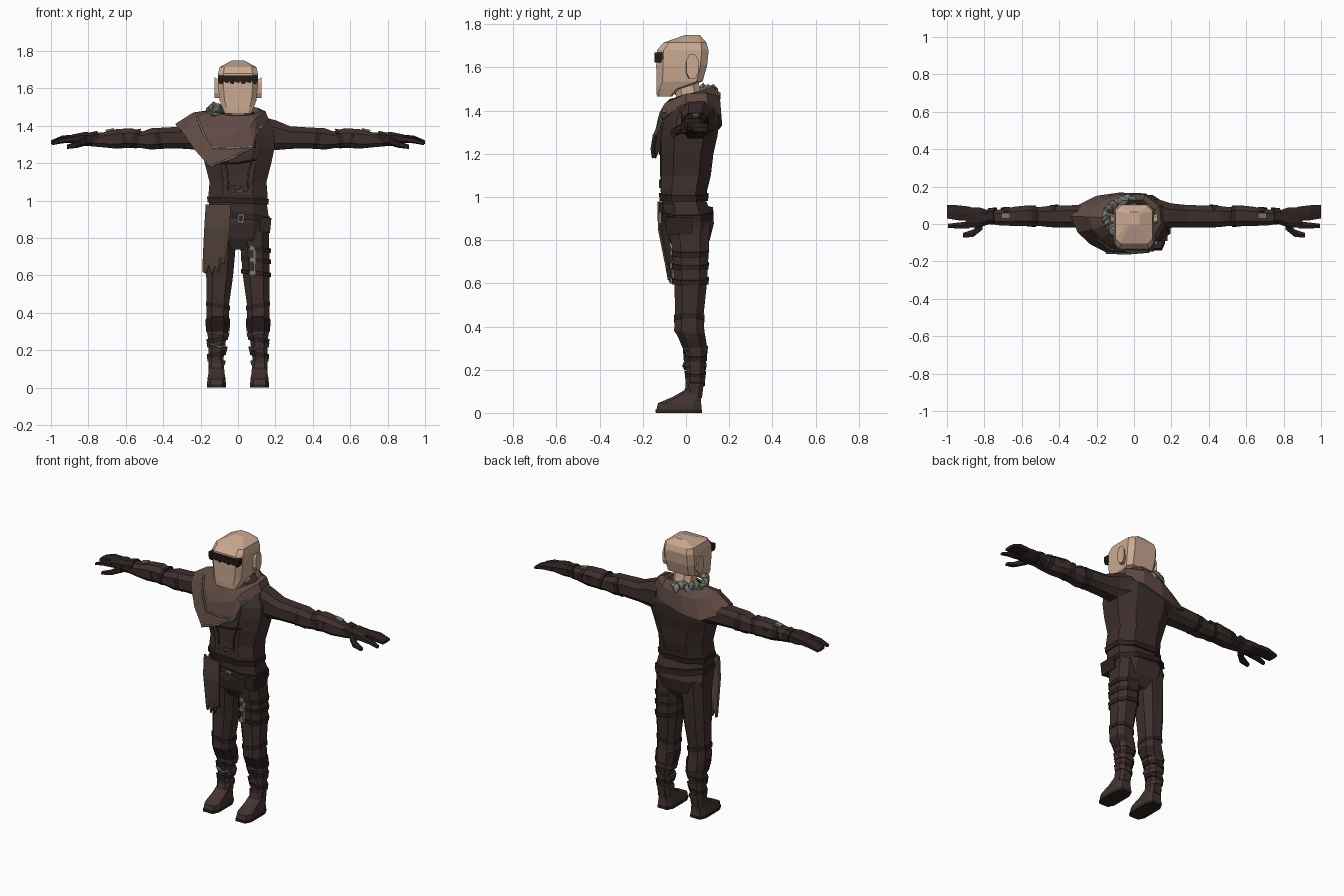
import bpy
import bmesh
import math
import random
from mathutils import Vector, Matrix

random.seed(4)
if "Cube" in bpy.data.objects:
    bpy.data.objects.remove(bpy.data.objects["Cube"])


def material(name, *rgb):
    mat = bpy.data.materials.new(name)
    mat.use_nodes = True
    mat.diffuse_color = (*rgb, 1)
    mat.node_tree.nodes["Principled BSDF"].inputs["Base Color"].default_value = (*rgb, 1)
    return mat


SKIN = material("skin", .60, .40, .29)
CLOTH = material("dark_cloth", .048, .029, .027)
LEATHER = material("black_leather", .026, .016, .015)
BOOT = material("boot_brown", .055, .034, .030)
SHAWL = material("shawl_brown", .115, .068, .056)
TABARD = material("tabard_brown", .090, .060, .045)
GREY = material("worn_grey", .19, .19, .17)
BAND = material("blindfold_dark", .018, .011, .011)


def finish(bm, name, mat, mirror=False, thick=0):
    bmesh.ops.recalc_face_normals(bm, faces=bm.faces)
    mesh = bpy.data.meshes.new(name)
    bm.to_mesh(mesh)
    bm.free()
    mesh.materials.append(mat)
    obj = bpy.data.objects.new(name, mesh)
    bpy.context.collection.objects.link(obj)
    if thick:
        solid = obj.modifiers.new("Solidify", "SOLIDIFY")
        solid.thickness = thick
        solid.offset = 0
    if mirror:
        obj.modifiers.new("Mirror", "MIRROR").use_clip = False
    return obj


def bridge(bm, rings, caps=True):
    for a, b in zip(rings, rings[1:]):
        for i in range(len(a)):
            j = (i + 1) % len(a)
            bm.faces.new((a[i], a[j], b[j], b[i]))
    if caps:
        bm.faces.new(rings[0])
        bm.faces.new(rings[-1])


def loft(name, mat, sections, axis="z", x=0, sides=8, box=.75, mirror=False, tilt=0):
    """Sections: z -> (z, y, rx, ry, [x]);  x -> (x, y, z, ry, rz)."""
    bm = bmesh.new()
    rings = []
    for s in sections:
        ring = []
        norm = math.cos(math.pi / sides) ** box
        for k in range(sides):
            a = 2 * math.pi * (k + .5) / sides
            u, v = [math.copysign(abs(t) ** box / norm, t) for t in (math.cos(a), math.sin(a))]
            if axis == "z":
                cx = s[4] if len(s) > 4 else x
                ring.append(bm.verts.new((cx + u * s[2], s[1] + v * s[3], s[0] + tilt * u)))
            else:
                ring.append(bm.verts.new((s[0] + tilt * v, s[1] + u * s[3], s[2] + v * s[4])))
        rings.append(ring)
    bridge(bm, rings)
    return finish(bm, name, mat, mirror)


def block(name, mat, centre, size, turn=0, axis="Y", mirror=False):
    bm = bmesh.new()
    bmesh.ops.create_cube(bm, size=1)
    m = Matrix.Translation(centre) @ Matrix.Rotation(turn, 4, axis) @ Matrix.Diagonal((*size, 1))
    bmesh.ops.transform(bm, matrix=m, verts=bm.verts)
    return finish(bm, name, mat, mirror)


def cord(name, mat, points, radius):
    curve = bpy.data.curves.new(name, "CURVE")
    curve.dimensions = "3D"
    curve.bevel_depth = radius
    curve.bevel_resolution = 0
    curve.use_fill_caps = True
    line = curve.splines.new("POLY")
    line.points.add(len(points) - 1)
    for p, co in zip(line.points, points):
        p.co = (*co, 1)
    curve.materials.append(mat)
    obj = bpy.data.objects.new(name, curve)
    bpy.context.collection.objects.link(obj)


# Head, ears, neck and blindfold
loft("head", SKIN, [(1.465, -.1, .07, .035), (1.5, -.085, .085, .052), (1.535, -.03, .098, .107),
                    (1.61, -.02, .106, .118), (1.68, -.015, .106, .12), (1.715, -.005, .098, .1),
                    (1.75, .03, .03, .035)], box=.35)
loft("ear", SKIN, [(.095, .02, 1.595, .02, .045), (.125, .03, 1.605, .028, .055)],
     axis="x", mirror=True)
loft("neck", SKIN, [(1.38, .03, .07, .06), (1.46, .015, .062, .06), (1.55, -.005, .06, .058)])
block("blindfold", BAND, (0, -.128, 1.653), (.212, .036, .034))
for k in range(7):
    block("blindfold_fray", BAND, (-.09 + k * .03, -.13, 1.64 + .006 * (k % 2)), (.022, .034, .03), .2)

# Torso and hips
loft("jacket", CLOTH, [(.97, -.01, .155, .1), (1.03, -.01, .158, .108), (1.1, 0, .152, .115),
                       (1.2, .005, .178, .122), (1.28, .015, .195, .13), (1.35, .025, .195, .13),
                       (1.42, .03, .165, .105), (1.465, .035, .1, .075)])
loft("hips", CLOTH, [(.74, .015, .07, .06), (.8, .015, .15, .095), (.88, .015, .168, .115),
                     (.98, -.005, .155, .1)])
loft("waist_belt", LEATHER, [(.985, -.01, .163, .112), (1.015, -.01, .165, .115)], tilt=-.006)
loft("hip_belt", LEATHER, [(.905, .008, .172, .12), (.94, .008, .17, .117)], tilt=-.025)
block("buckle", GREY, (.015, -.122, .905), (.035, .016, .05), .2)
block("buckle_centre", LEATHER, (.015, -.13, .905), (.02, .006, .032), .2)
block("pouch", LEATHER, (.145, -.03, .87), (.06, .12, .08), .1)

# Jacket seams and lacing
for side in (-1, 1):
    cord("jacket_seam", LEATHER, [(side * .05, -.113, 1.03), (side * .055, -.118, 1.15),
                                  (side * .085, -.116, 1.25), (side * .1, -.1, 1.36)], .005)
cord("chest_seam", LEATHER, [(-.1, -.117, 1.2), (0, -.121, 1.2), (.1, -.117, 1.22)], .005)
cord("lacing", GREY, [(-.06, -.119, 1.08), (.035, -.121, 1.075), (-.02, -.122, 1.06),
                      (.04, -.12, 1.05), (-.04, -.12, 1.045)], .004)
for k in range(3):
    block("lapel_patch", GREY, (.085 + k * .018, -.1, 1.35 + k * .022), (.02, .016, .014), -.6)

# Arms, cuffs and hands
loft("sleeve", CLOTH, [(.12, .05, 1.36, .085, .09), (.2, .045, 1.35, .065, .08),
                       (.28, .042, 1.337, .06, .06), (.4, .04, 1.335, .058, .055),
                       (.46, .04, 1.33, .056, .058), (.51, .04, 1.325, .05, .045),
                       (.57, .045, 1.335, .055, .052), (.65, .04, 1.33, .05, .052),
                       (.72, .035, 1.325, .042, .04), (.79, .035, 1.325, .032, .034)],
     axis="x", mirror=True)
for k, x in enumerate((.41, .53, .6, .67, .74)):
    grow = .062 - k * .004
    loft("sleeve_wrap", LEATHER, [(x, .042, 1.332, grow, grow - .005),
                                  (x + .035, .042, 1.33, grow - .004, grow - .01)],
         axis="x", mirror=True, tilt=.012 * (-1) ** k)
block("forearm_plate", GREY, (.685, .045, 1.377), (.045, .03, .012), .2, mirror=True)
loft("palm", LEATHER, [(.77, .035, 1.327, .034, .036), (.82, .035, 1.33, .052, .037),
                       (.88, .035, 1.33, .055, .025), (.9, .038, 1.328, .055, .018)],
     axis="x", mirror=True)
loft("fingers", LEATHER, [(.88, .055, 1.33, .038, .02), (.94, .06, 1.328, .04, .018),
                          (1, .066, 1.312, .036, .009)], axis="x", sides=6, mirror=True)
loft("forefinger", LEATHER, [(.88, -.005, 1.328, .018, .017), (.94, -.008, 1.322, .016, .014),
                             (.995, -.01, 1.305, .011, .008)], axis="x", sides=6, mirror=True)
loft("thumb", LEATHER, [(.81, -.005, 1.32, .025, .022), (.86, -.05, 1.3, .02, .016),
                        (.915, -.06, 1.287, .012, .01)], axis="x", sides=6, mirror=True)

# Legs, wraps and boots
loft("trouser_leg", CLOTH, [(.07, .038, .04, .036, .117), (.16, .043, .04, .042, .117),
                            (.25, .045, .047, .047, .112), (.31, .045, .058, .052, .108),
                            (.38, .015, .06, .07, .109), (.45, .015, .06, .066, .107),
                            (.6, .022, .072, .075, .098), (.75, .02, .077, .085, .09),
                            (.88, .015, .075, .095, .088)], mirror=True)
for k, z in enumerate((.13, .165, .205, .245, .28)):
    r = .046 + k * .003
    loft("shin_wrap", LEATHER if k % 2 else BOOT, [(z, .043, r, r - .002), (z + .024, .043, r + .004, r)],
         x=.116 - k * .002, mirror=True, tilt=.01 * (-1) ** k)
loft("knee_guard", LEATHER, [(.3, .04, .062, .056), (.345, .028, .066, .062), (.37, .02, .064, .066)],
     x=.108, mirror=True)
loft("knee_band", LEATHER, [(.425, .015, .064, .071), (.45, .015, .064, .07)],
     x=.108, mirror=True, tilt=.012)
cord("shin_trim", GREY, [(-.15, -.005, .235), (-.1, -.012, .215), (-.07, 0, .225)], .006)
cord("shin_tie", GREY, [(.08, -.005, .2), (.12, -.01, .215), (.15, 0, .235)], .004)
loft("boot", BOOT, [(.014, -.032, .05, .105), (.045, -.03, .049, .1), (.075, .005, .043, .065),
                    (.105, .035, .041, .042), (.14, .04, .042, .038)], x=.115, box=.5, mirror=True)
loft("boot_sole", LEATHER, [(0, -.033, .051, .107), (.016, -.033, .052, .108)], x=.115, box=.5, mirror=True)

# Thigh holster straps on the left leg
for z in (.6, .67, .73):
    loft("thigh_strap", LEATHER, [(z, .02, .079, .084), (z + .024, .02, .08, .086)], x=.096, tilt=-.01)
    block("strap_clasp", GREY, (.075, -.066, z + .014), (.03, .016, .026), .2)
block("strap_link", GREY, (.088, -.06, .67), (.012, .012, .13))

# Ragged tabard hanging from the belt
bm = bmesh.new()
ragged = (.62, .61, .655, .605, .65, .615, .67, .66)
columns = []
for k, low in enumerate(ragged):
    t = k / (len(ragged) - 1)
    curl = .035 * (1 - t) ** 3
    columns.append([bm.verts.new(p) for p in (
        (-.17 + .13 * t, -.128 + curl, .98), (-.178 + .135 * t, -.125 + curl, .85),
        (-.185 + .12 * t, -.095 + curl, .7), (-.188 + .115 * t, -.08 + curl, low))])
for a, b in zip(columns, columns[1:]):
    for i in range(3):
        bm.faces.new((a[i], b[i], b[i + 1], a[i + 1]))
finish(bm, "tabard", TABARD, thick=.01)

# Shawl draped over the right shoulder
hem = [Vector(p) for p in (
    (-.15, -.145, 1.18), (-.04, -.15, 1.22), (.08, -.14, 1.285), (.1, -.11, 1.36),
    (.16, 0, 1.43), (.15, .1, 1.42), (.06, .158, 1.37), (-.08, .162, 1.33),
    (-.2, .145, 1.31), (-.29, .1, 1.35), (-.332, .04, 1.405), (-.3, -.04, 1.37), (-.23, -.105, 1.27))]
middle = Vector((0, .03, 0))
collar, fold = [], []
for p in hem:
    d = p - middle
    a = math.atan2(d.y, d.x)
    rim = middle + Vector((.1 * math.cos(a), .09 * math.sin(a), 1.455 + .03 * math.sin(a)))
    mid = rim.lerp(p, .5)
    collar.append(rim)
    fold.append(Vector((mid.x * 1.1, (mid.y - .03) * 1.16 + .03, mid.z + .035)))
roll = [c + Vector((c.x * .2, (c.y - .03) * .2, .022)) for c in collar]
bm = bmesh.new()
bridge(bm, [[bm.verts.new(p) for p in ring] for ring in (collar, roll, fold, hem)], caps=False)
finish(bm, "shawl", SHAWL, thick=.012)

# Grey trim on the shawl
out = Vector((0, -.008, .004))
cord("hem_trim", GREY, [p + out for p in (hem[0], hem[1], hem[2])], .006)
cord("edge_trim", GREY, [hem[2] + out, hem[3] + out, hem[3].lerp(fold[3], .5) + out], .004)
cord("fold_trim", GREY, [fold[-2] + out, fold[-1].lerp(hem[-1], .25) + out,
                         fold[0].lerp(hem[0], .4) + out, fold[1].lerp(hem[1], .6) + out,
                         hem[2] + out], .006)

# Ragged grey tuft beside the neck
for k in range(11):
    a = math.pi * (.42 + k * .085)
    bm = bmesh.new()
    bmesh.ops.create_icosphere(bm, subdivisions=1, radius=.032)
    for v in bm.verts:
        v.co *= random.uniform(.6, 1.25)
    spot = Vector((-.03 + .115 * math.cos(a), .035 + .095 * math.sin(a), 1.475 + random.uniform(-.01, .02)))
    bmesh.ops.translate(bm, vec=spot, verts=bm.verts)
    finish(bm, "ragged_tuft", GREY)
